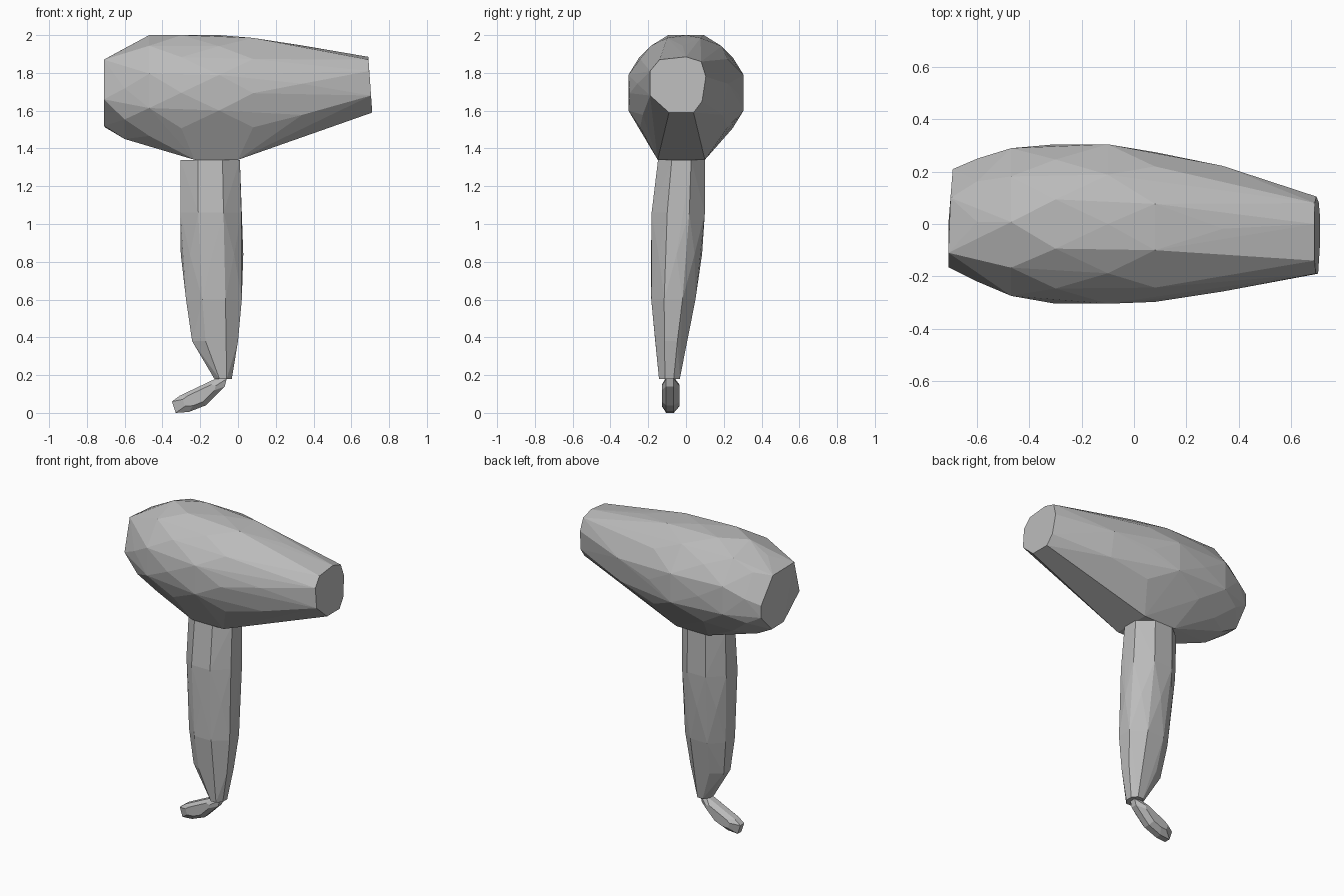
import bpy, bmesh, math
from mathutils import Vector

cube = bpy.data.objects.get("Cube")
if cube:
    bpy.data.objects.remove(cube, do_unlink=True)

grey = bpy.data.materials.new("plain grey")
grey.use_nodes = True
grey.diffuse_color = (0.5, 0.5, 0.5, 1)
grey.node_tree.nodes["Principled BSDF"].inputs["Base Color"].default_value = (0.5, 0.5, 0.5, 1)


def ring(sides, turn, a0, a1, b0, b1):
    """Polygon stretched to fill the box a0..a1 by b0..b1."""
    angles = [2 * math.pi * (i + turn) / sides for i in range(sides)]
    ca, sb = [math.cos(t) for t in angles], [math.sin(t) for t in angles]

    def fit(v, vals, lo, hi):
        return lo + (hi - lo) * (v - min(vals)) / (max(vals) - min(vals))
    return [(fit(c, ca, a0, a1), fit(s, sb, b0, b1)) for c, s in zip(ca, sb)]


def hull(name, points):
    """Faceted solid wrapped around a set of points."""
    bm = bmesh.new()
    for p in points:
        bm.verts.new(p)
    res = bmesh.ops.convex_hull(bm, input=bm.verts[:])
    inner = {g for g in res["geom_interior"] + res["geom_unused"]
             if isinstance(g, bmesh.types.BMVert)}
    bmesh.ops.delete(bm, geom=list(inner), context='VERTS')
    bmesh.ops.dissolve_limit(bm, angle_limit=math.radians(1.5),
                             verts=bm.verts[:], edges=bm.edges[:])
    bmesh.ops.recalc_face_normals(bm, faces=bm.faces[:])
    mesh = bpy.data.meshes.new(name)
    bm.to_mesh(mesh)
    bm.free()
    mesh.materials.append(grey)
    obj = bpy.data.objects.new(name, mesh)
    bpy.context.collection.objects.link(obj)
    return obj


# Barrel: wide rings between the rear cap and the nozzle, with a flat keel below
rear = [(-.11, 1.87), (.1, 1.86), (.21, 1.7), (.21, 1.62), (.11, 1.51), (0, 1.52), (-.165, 1.66)]
nozzle = [(-.19, 1.81), (-.14, 1.87), (0, 1.885), (.08, 1.86), (.105, 1.78),
          (.085, 1.65), (.04, 1.59), (-.09, 1.59), (-.19, 1.68)]
barrel = [(-.71 + max(0, y) * .08, y, z) for y, z in rear]
barrel += [(.69 + (1.885 - z) * .07, y, z) for y, z in nozzle]
for x, sides, turn, y0, y1, z0, z1 in [
        (-.6, 9, .3, -.22, .25, 1.45, 1.93),
        (-.47, 10, .5, -.275, .29, 1.41, 2.0),
        (-.3, 10, 0, -.305, .305, 1.39, 2.0),
        (-.1, 10, .5, -.305, .305, 1.39, 2.0),
        (.08, 10, 0, -.298, .275, 1.4, 1.985),
        (.34, 9, .25, -.258, .222, 1.47, 1.945)]:
    barrel += [(x, y, z) for y, z in ring(sides, turn, y0, y1, z0, z1)]
barrel += [(x, y, 1.34) for x in (-.23, 0) for y in (-.15, .1)]
hull("barrel", barrel)

# Handle: tapering rings from the barrel down to the cord
handle = []
for z, turn, x0, x1, y0, y1 in [
        (1.34, .5, -.305, .01, -.148, .1),
        (1.06, .5, -.305, .018, -.182, .1),
        (.84, 0, -.303, .028, -.185, .085),
        (.6, .5, -.275, .02, -.184, .05),
        (.38, .5, -.243, .0, -.163, .003),
        (.18, .5, -.125, -.033, -.143, -.033)]:
    handle += [(x, y, z) for x, y in ring(8, turn, x0, x1, y0, y1)]
hull("handle", handle)

# Cord stub: a chamfered blade bending off to the side
side = [Vector(p) for p in ((-.1, .19), (-.06, .18), (-.07, .14), (-.17, .04),
                            (-.26, .005), (-.33, 0), (-.35, .06), (-.31, .09))]
middle = sum(side, Vector((0, 0))) / len(side)
stub = []
for y, size in [(-.128, .6), (-.105, 1), (-.065, 1), (-.034, .6)]:
    stub += [(p.x, y, p.y) for p in (middle + (q - middle) * size for q in side)]
hull("cord_stub", stub)
